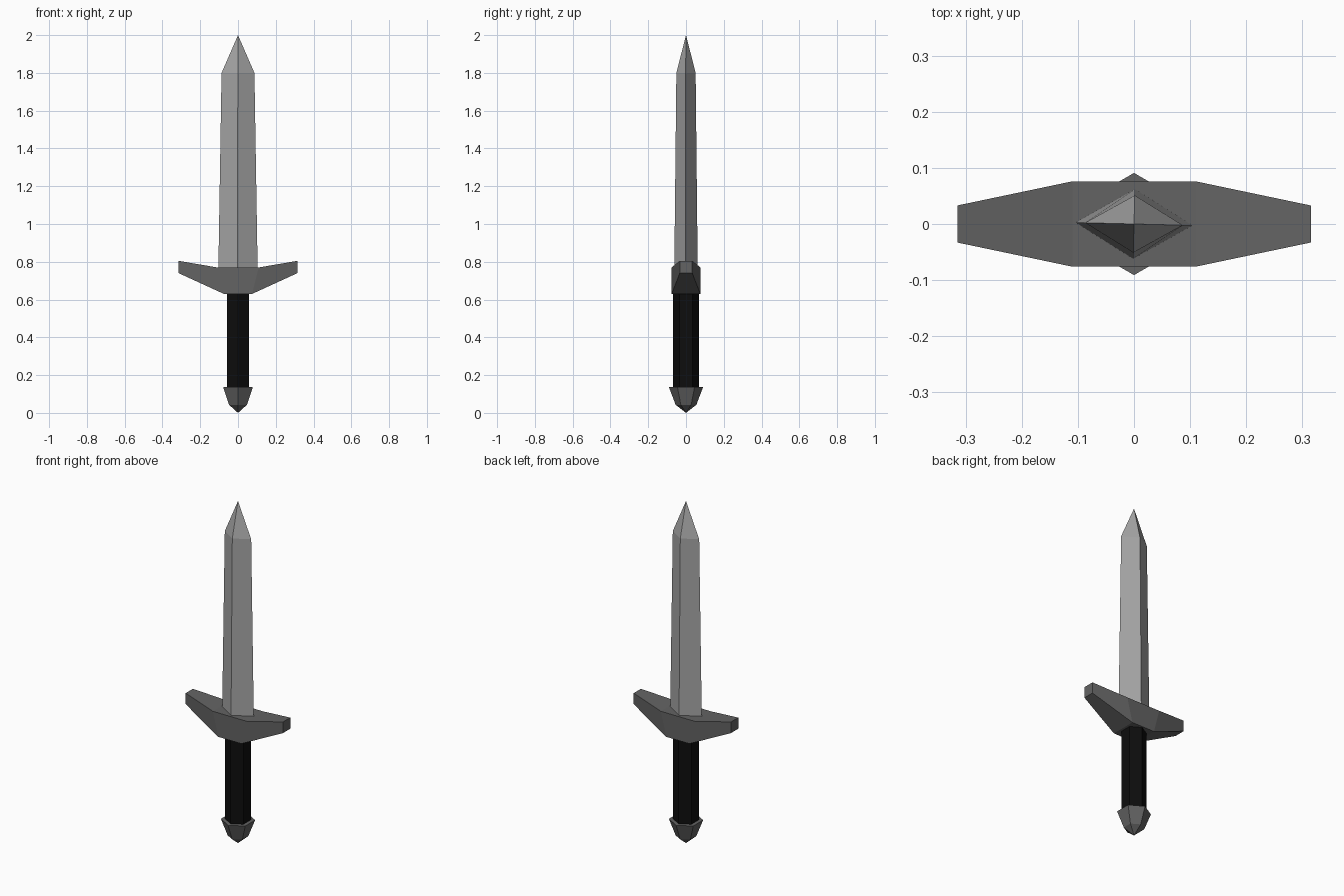
import bpy, math

if "Cube" in bpy.data.objects:
    bpy.data.objects.remove(bpy.data.objects["Cube"])


def material(name, value):
    m = bpy.data.materials.new(name)
    m.diffuse_color = (value, value, value, 1)
    m.use_nodes = True
    m.node_tree.nodes["Principled BSDF"].inputs["Base Color"].default_value = m.diffuse_color
    return m


steel = material("light steel", 0.38)
iron = material("dark iron", 0.125)
leather = material("black leather", 0.004)


def ring(sides, rx, ry, z, turn=0.0):
    """Polygon cross-section at height z."""
    return [(rx * math.cos(turn + 2 * math.pi * i / sides),
             ry * math.sin(turn + 2 * math.pi * i / sides), z) for i in range(sides)]


def loft(name, rings, mat):
    """Skin equal-sided rings in order; a one-point ring makes a pointed end."""
    verts, faces, idx = [], [], []
    for r in rings:
        idx.append(list(range(len(verts), len(verts) + len(r))))
        verts += r
    n = max(len(r) for r in rings)
    for a, b in zip(idx, idx[1:]):
        for i in range(n):
            j = (i + 1) % n
            if len(a) == 1:
                faces.append((a[0], b[j], b[i]))
            elif len(b) == 1:
                faces.append((a[i], a[j], b[0]))
            else:
                faces.append((a[i], a[j], b[j], b[i]))
    if len(idx[0]) > 1:
        faces.append(idx[0][::-1])
    if len(idx[-1]) > 1:
        faces.append(idx[-1])
    me = bpy.data.meshes.new(name)
    me.from_pydata(verts, [], faces)
    me.materials.append(mat)
    ob = bpy.data.objects.new(name, me)
    bpy.context.collection.objects.link(ob)
    return ob


# Blade: diamond section, slight taper, pointed tip
blade = loft("blade", [ring(4, 0.104, 0.062, 0.76), ring(4, 0.087, 0.051, 1.80),
                       [(0, 0, 2.0)]], steel)
blade.rotation_euler.z = -0.025

# Crossguard: four-cornered sections from left to right, wings swept up
stations = [(-0.315, -0.315, 0.033, 0.74, 0.805), (-0.075, -0.11, 0.076, 0.63, 0.77),
            (0.075, 0.11, 0.076, 0.63, 0.77), (0.315, 0.315, 0.033, 0.74, 0.805)]
loft("crossguard", [[(xb, -y, zb), (xb, y, zb), (xt, y, zt), (xt, -y, zt)]
                    for xb, xt, y, zb, zt in stations], iron)

# Grip and pommel: hexagonal, corners facing front and back
q = math.pi / 2
loft("grip", [ring(6, 0.068, 0.068, 0.13, q), ring(6, 0.068, 0.068, 0.635, q)], leather)
loft("pommel", [[(0, 0, 0)], ring(6, 0.055, 0.055, 0.043, q),
                ring(6, 0.091, 0.091, 0.138, q)], iron)

# Consistent outward normals
import bmesh
for ob in bpy.context.collection.objects:
    bm = bmesh.new()
    bm.from_mesh(ob.data)
    bmesh.ops.recalc_face_normals(bm, faces=bm.faces)
    bm.to_mesh(ob.data)
    bm.free()
